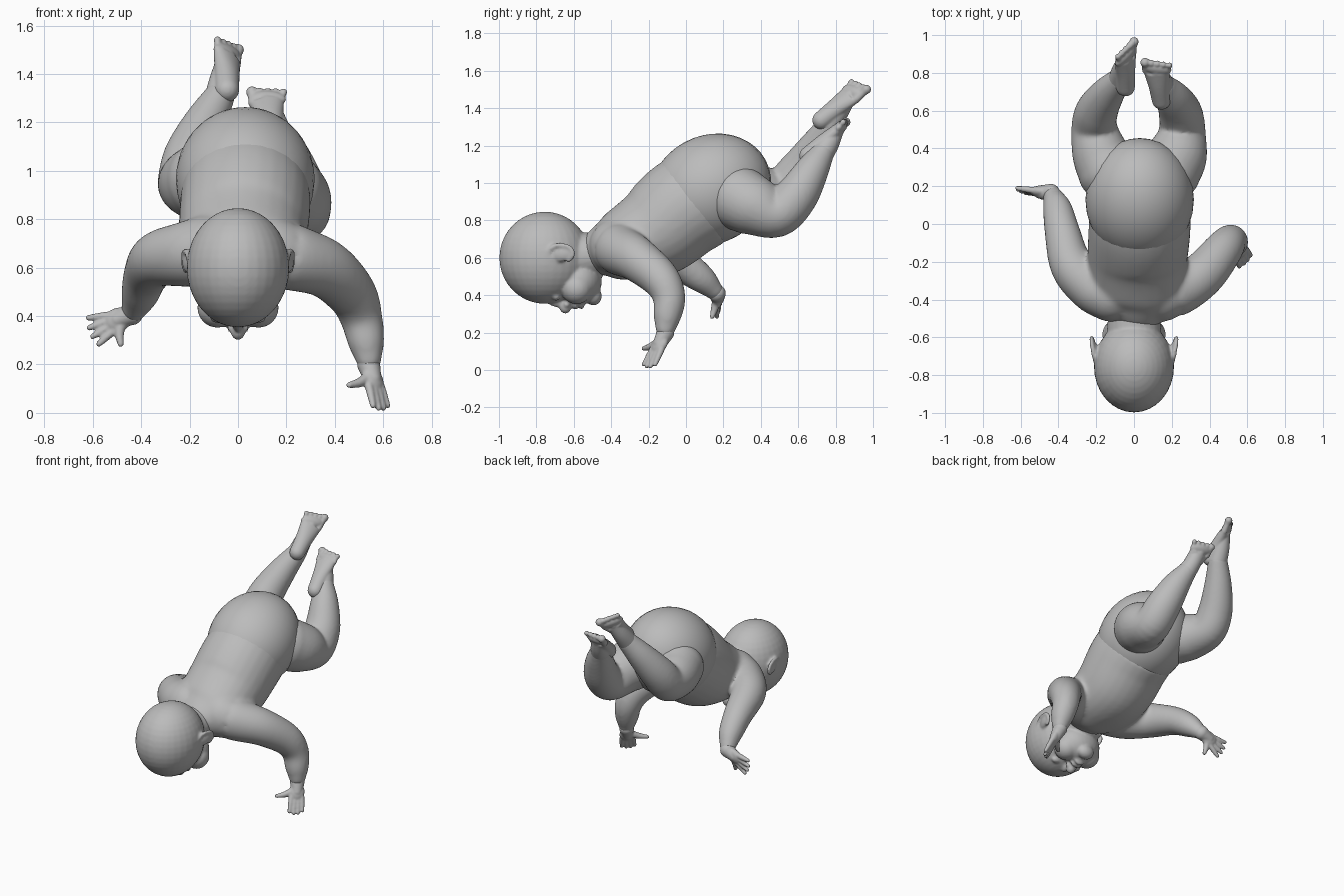
import bpy, bmesh, math
from mathutils import Vector as V, Matrix as M

if "Cube" in bpy.data.objects:
    bpy.data.objects.remove(bpy.data.objects["Cube"])

skin = bpy.data.materials.new("grey skin")
skin.diffuse_color = (0.5, 0.5, 0.5, 1)
skin.use_nodes = True
skin.node_tree.nodes["Principled BSDF"].inputs["Base Color"].default_value = skin.diffuse_color


def ball(bm, c, r, axes=None, tilt=(0, 0, 0)):
    """Ellipsoid; axes are three unit directions for its radii."""
    r = V((r, r, r)) if isinstance(r, (int, float)) else V(r)
    if axes:
        m = M(axes).transposed()
    else:
        m = (M.Rotation(tilt[2], 3, 'Z') @ M.Rotation(tilt[1], 3, 'Y') @ M.Rotation(tilt[0], 3, 'X'))
    bmesh.ops.create_uvsphere(bm, u_segments=32, v_segments=20, radius=1,
                              matrix=M.Translation(V(c)) @ m.to_4x4() @ M.Diagonal((*r, 1)))


def tube(bm, pts, ref=(1, 0, 0), steps=6, sides=28, caps=True):
    """Smooth tube through (x, y, z, half width[, half depth]) points."""
    P = [V((*p[:4], p[4] if len(p) > 4 else p[3])) for p in pts]
    Q = [2 * P[0] - P[1]] + P + [2 * P[-1] - P[-2]]
    path = []
    for i in range(1, len(Q) - 2):
        a, b, c, d = Q[i - 1:i + 3]
        for k in range(steps):
            t = k / steps
            path.append(0.5 * (2 * b + (c - a) * t + (2 * a - 5 * b + 4 * c - d) * t * t
                               + (3 * b - a - 3 * c + d) * t ** 3))
    path.append(P[-1])
    rings = []
    for i, p in enumerate(path):
        t = V((path[min(i + 1, len(path) - 1)] - path[max(i - 1, 0)])[:3]).normalized()
        r = V(ref).normalized()
        if abs(t.dot(r)) > 0.95:
            r = t.orthogonal().normalized()
        s = (r - t * t.dot(r)).normalized()
        n = t.cross(s)
        rings.append([bm.verts.new(V(p[:3]) + s * p[3] * math.cos(q) + n * p[4] * math.sin(q))
                      for q in (2 * math.pi * k / sides for k in range(sides))])
    for a, b in zip(rings, rings[1:]):
        for k in range(sides):
            j = (k + 1) % sides
            bm.faces.new((a[k], a[j], b[j], b[k]))
    bm.faces.new(rings[0][::-1])
    bm.faces.new(rings[-1])
    if caps:
        for p in (P[0], P[-1]):
            ball(bm, p[:3], min(p[3], p[4]) * 0.99)


def finish(name, bm, voxel=0.012, smooth=10):
    """Fuse the overlapping shapes into one smooth skin."""
    bmesh.ops.recalc_face_normals(bm, faces=bm.faces)
    me = bpy.data.meshes.new(name)
    bm.to_mesh(me)
    bm.free()
    ob = bpy.data.objects.new(name, me)
    bpy.context.collection.objects.link(ob)
    if voxel:
        mod = ob.modifiers.new("fuse", 'REMESH')
        mod.mode, mod.voxel_size = 'VOXEL', voxel
        mod = ob.modifiers.new("soften", 'SMOOTH')
        mod.factor, mod.iterations = 0.5, smooth
        bpy.context.view_layer.update()
        dg = bpy.context.evaluated_depsgraph_get()
        new = bpy.data.meshes.new_from_object(ob.evaluated_get(dg))
        ob.modifiers.clear()
        ob.data = new
    ob.data.materials.clear()
    ob.data.materials.append(skin)
    for f in ob.data.polygons:
        f.use_smooth = True
        f.material_index = 0
    return ob


# Upper body with both arms
bm = bmesh.new()
tube(bm, [(0, -0.50, 0.61, 0.13, 0.11), (0.01, -0.45, 0.63, 0.18, 0.14), (0.02, -0.36, 0.66, 0.245, 0.19),
          (0.02, -0.17, 0.74, 0.265, 0.25), (0.03, -0.02, 0.86, 0.27, 0.27), (0.03, 0.08, 0.92, 0.265, 0.27)],
     caps=False)
tube(bm, [(0.14, -0.37, 0.66, 0.15), (0.25, -0.34, 0.635, 0.135), (0.37, -0.26, 0.59, 0.12),
          (0.47, -0.14, 0.49, 0.104), (0.51, -0.09, 0.39, 0.088), (0.53, -0.10, 0.29, 0.076),
          (0.54, -0.11, 0.225, 0.056)])
tube(bm, [(-0.12, -0.37, 0.67, 0.15), (-0.22, -0.33, 0.655, 0.135), (-0.33, -0.22, 0.635, 0.115),
          (-0.38, -0.04, 0.57, 0.094), (-0.405, 0.08, 0.49, 0.078), (-0.43, 0.15, 0.425, 0.052)])
finish("upper_body_and_arms", bm, 0.012, 16)

# Pelvis
bm = bmesh.new()
ball(bm, (0.03, 0.13, 0.965), (0.287, 0.335, 0.288), tilt=(math.radians(28), 0, 0))
finish("pelvis", bm, 0)

# Legs
bm = bmesh.new()
tube(bm, [(0.18, 0.28, 0.92, 0.175), (0.23, 0.37, 0.875, 0.16), (0.255, 0.49, 0.835, 0.125),
          (0.245, 0.59, 0.93, 0.115), (0.205, 0.67, 1.06, 0.092), (0.16, 0.73, 1.16, 0.064)])
finish("right_leg", bm, 0.012, 6)
bm = bmesh.new()
tube(bm, [(-0.13, 0.28, 0.96, 0.17), (-0.18, 0.38, 0.95, 0.15), (-0.21, 0.51, 0.96, 0.122),
          (-0.195, 0.60, 1.06, 0.112), (-0.14, 0.69, 1.19, 0.09), (-0.075, 0.765, 1.31, 0.064)])
finish("left_leg", bm, 0.012, 6)


def hand(name, wrist, first, last, thumb):
    bm = bmesh.new()
    wrist, first, last, thumb = map(V, (wrist, first, last, thumb))
    mid = (first + last) / 2
    d = (mid - wrist).normalized()
    s = (last - first)
    s = (s - d * s.dot(d)).normalized()
    palm = wrist.lerp(mid, 0.36)
    ball(bm, palm, (0.05, 0.06, 0.03), (s, d, d.cross(s)))
    tube(bm, [(*wrist, 0.048), (*palm, 0.036)])
    for k in range(4):
        tip = first.lerp(last, k / 3) + d * (0.012 if k in (1, 2) else 0)
        root = palm + d * 0.03 + s * (k - 1.5) * 0.022
        tube(bm, [(*root, 0.018), (*root.lerp(tip, 0.55), 0.0155), (*tip, 0.012)], sides=14)
    tube(bm, [(*palm.lerp(wrist, 0.3), 0.026), (*palm.lerp(thumb, 0.55), 0.02), (*thumb, 0.013)], sides=14)
    finish(name, bm, 0.006, 3)


hand("right_hand", (0.54, -0.11, 0.20), (0.558, -0.225, 0.03), (0.618, -0.165, 0.03), (0.46, -0.225, 0.115))
hand("left_hand", (-0.44, 0.165, 0.41), (-0.618, 0.19, 0.393), (-0.575, 0.165, 0.285), (-0.485, 0.14, 0.285))


def foot(name, ankle, heel, front, big, small):
    bm = bmesh.new()
    big, small = V(big), V(small)
    ref = small - big
    mid = V(heel).lerp(V(front), 0.5)
    tube(bm, [(*heel, 0.05), (*mid, 0.056, 0.046), (*front, 0.07, 0.036)], ref=ref)
    tube(bm, [(*ankle, 0.062), (*V(ankle).lerp(V(front), 0.5), 0.054), (*front, 0.045, 0.034)], ref=ref)
    ball(bm, big.lerp(small, 0.5).lerp(V(front), 0.6), (0.078, 0.04, 0.03),
         (ref.normalized(), (V(front) - V(heel)).normalized(),
          ref.cross(V(front) - V(heel)).normalized()))
    for k in range(5):
        tip = big.lerp(small, k / 4)
        r = 0.025 if k == 0 else 0.02 - 0.001 * k
        root = V(front) + ref * (k / 4 - 0.5) * 0.85
        tube(bm, [(*root, r * 0.9), (*root.lerp(tip, 0.6), r * 0.8), (*tip, r)], sides=14)
    finish(name, bm, 0.006, 3)


foot("right_foot", (0.158, 0.73, 1.16), (0.145, 0.655, 1.145), (0.12, 0.81, 1.28),
     (0.058, 0.855, 1.325), (0.188, 0.84, 1.325))
foot("left_foot", (-0.075, 0.765, 1.31), (-0.045, 0.725, 1.335), (-0.045, 0.875, 1.465),
     (0.0, 0.965, 1.50), (-0.085, 0.885, 1.54))

# Head: skull, jaw, neck, face and ears
bm = bmesh.new()
ball(bm, (0, -0.755, 0.60), (0.212, 0.243, 0.246))
ball(bm, (0, -0.575, 0.475), (0.155, 0.125, 0.125))
ball(bm, (0, -0.495, 0.395), (0.06, 0.045, 0.05))                # chin
tube(bm, [(0, -0.66, 0.59, 0.15), (0, -0.45, 0.62, 0.135, 0.115)], caps=False)
ball(bm, (0, -0.645, 0.335), (0.03, 0.032, 0.034))               # nose tip
ball(bm, (0, -0.685, 0.365), (0.022, 0.05, 0.03))                # nose bridge
ball(bm, (0, -0.592, 0.347), (0.045, 0.015, 0.026))              # upper lip
ball(bm, (0, -0.558, 0.35), (0.038, 0.015, 0.026))               # lower lip
for s in (-1, 1):
    ball(bm, (s * 0.085, -0.585, 0.435), 0.083)                  # cheek
    ball(bm, (s * 0.026, -0.638, 0.35), 0.018)                   # nostril wing
    ball(bm, (s * 0.08, -0.695, 0.392), (0.036, 0.024, 0.022))   # eyelid
    ball(bm, (s * 0.205, -0.67, 0.62), (0.02, 0.06, 0.042), tilt=(0.15, 0, s * -0.3))
    rim = []
    for k in range(11):                                          # ear rim
        a = math.radians(-50 + 27 * k)
        y, z = 0.066 * math.cos(a), 0.046 * math.sin(a)
        rim.append((s * (0.212 + 0.18 * y + 0.12 * z), -0.67 + y, 0.622 + z, 0.0125))
    tube(bm, rim, sides=12, steps=3)
finish("head", bm, 0.008, 7)
